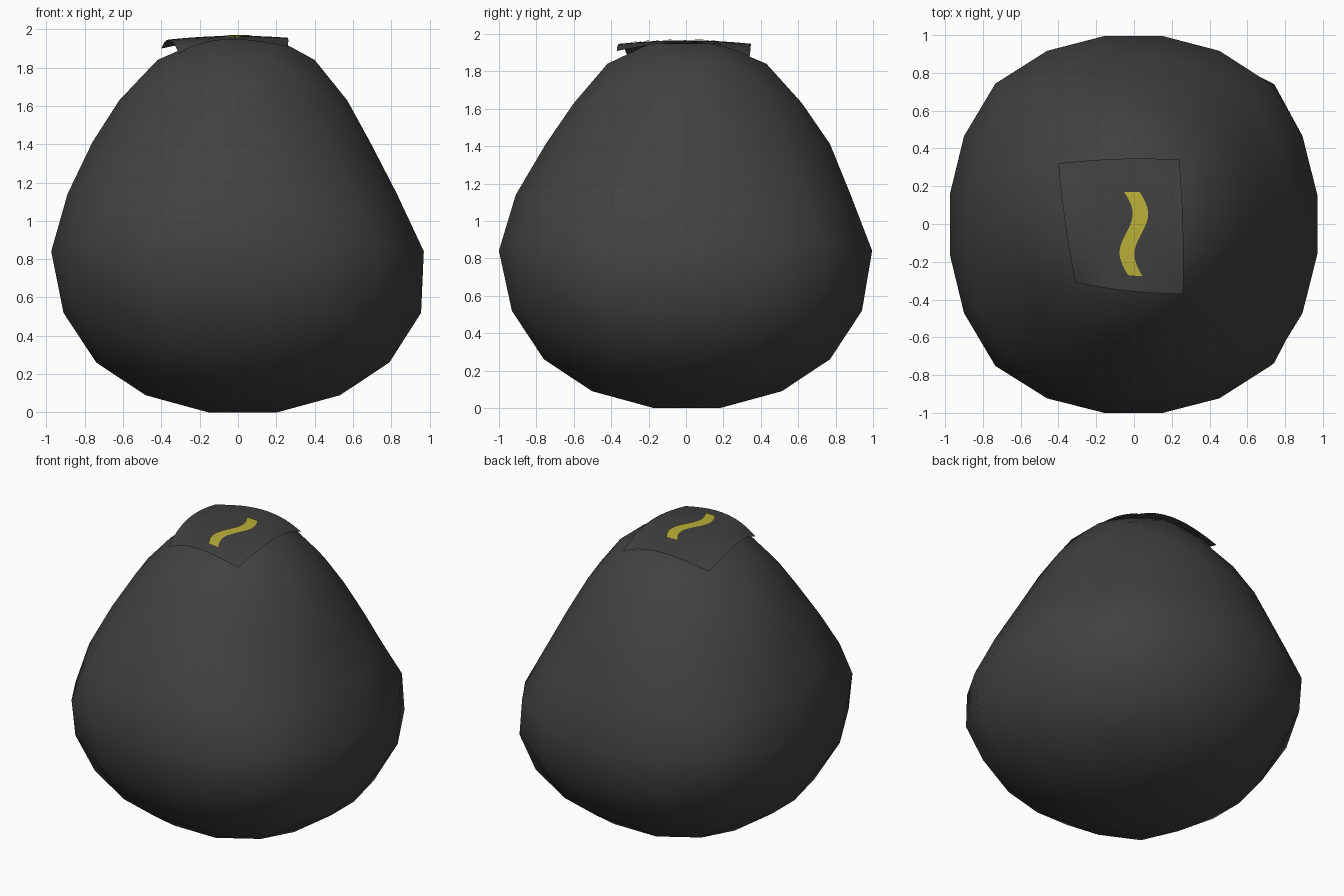
import bpy, bmesh
from math import tan, radians, atan2, sin
from mathutils import Vector

if "Cube" in bpy.data.objects:
    bpy.data.objects.remove(bpy.data.objects["Cube"])


def material(name, rgb):
    mat = bpy.data.materials.new(name)
    mat.diffuse_color = (*rgb, 1)
    mat.use_nodes = True
    mat.node_tree.nodes["Principled BSDF"].inputs["Base Color"].default_value = mat.diffuse_color
    return mat


charcoal = material("charcoal", (0.053, 0.053, 0.053))
yellow = material("dull yellow", (0.5, 0.44, 0.04))


def finish(bm, name, mat):
    mesh = bpy.data.meshes.new(name)
    bm.to_mesh(mesh)
    bm.free()
    mesh.materials.append(mat)
    for p in mesh.polygons:
        p.use_smooth = True
    ob = bpy.data.objects.new(name, mesh)
    bpy.context.collection.objects.link(ob)
    return ob


# Profile rows: sphere z, sphere reach, model z, left, right, front, back, corner bulge
rows = [
    (-0.976, 0.155, 0.00, 0.15, 0.20, 0.17, 0.18, 0.03),
    (-0.882, 0.449, 0.09, 0.48, 0.53, 0.50, 0.51, 0.04),
    (-0.703, 0.703, 0.26, 0.74, 0.79, 0.76, 0.77, 0.05),
    (-0.449, 0.882, 0.52, 0.91, 0.955, 0.93, 0.94, 0.06),
    (-0.155, 0.976, 0.84, 0.975, 0.97, 1.00, 0.995, 0.06),
    (0.155, 0.976, 1.14, 0.89, 0.83, 0.91, 0.88, 0.03),
    (0.449, 0.882, 1.41, 0.76, 0.69, 0.75, 0.77, 0.0),
    (0.703, 0.703, 1.63, 0.62, 0.57, 0.60, 0.62, -0.01),
    (0.882, 0.449, 1.84, 0.42, 0.40, 0.42, 0.43, -0.02),
    (0.976, 0.155, 1.95, 0.17, 0.20, 0.19, 0.17, 0.0),
]


def shape(co):
    """Turn a point on the unit sphere into a point on the lumpy body."""
    z = min(max(co.z, rows[0][0]), rows[-1][0])
    for a, b in zip(rows, rows[1:]):
        if z <= b[0]:
            break
    t = (z - a[0]) / (b[0] - a[0])
    diagonal = sin(2 * atan2(co.y, co.x)) ** 4

    def place(r):
        k = (1 + r[7] * diagonal) / (2 * r[1])
        return Vector(((r[4] - r[3]) / 2 + co.x * k * (r[3] + r[4]),
                       (r[6] - r[5]) / 2 + co.y * k * (r[5] + r[6]), r[2]))
    return place(a).lerp(place(b), t)


# Body: a cube with 5 x 5 faces per side, rounded to a sphere, then tapered
bm = bmesh.new()
bmesh.ops.create_cube(bm, size=2)
bmesh.ops.subdivide_edges(bm, edges=bm.edges[:], cuts=4, use_grid_fill=True)
for v in bm.verts:
    v.co = shape(Vector([tan(radians(45 * c)) for c in v.co]).normalized())
bmesh.ops.recalc_face_normals(bm, faces=bm.faces[:])
finish(bm, "body", charcoal)

# Top patch: a bowed four-sided sheet draped over the crown
fl, fr = Vector((-0.31, -0.31)), Vector((0.26, -0.37))
bl, br = Vector((-0.40, 0.32)), Vector((0.24, 0.34))


def drape(u, w, lift=0.0):
    """Point on the patch for u, w from -1 to 1."""
    s, t = (u + 1) / 2, (w + 1) / 2
    p = fl.lerp(fr, s).lerp(bl.lerp(br, s), t)
    p += Vector((0.01 * u * (1 - w * w), 0.015 * w * (1 - u * u)))
    drop = 0.15 * p.length_squared + (0.045 + 0.018 * u * w) * u * u * w * w
    return Vector((p.x, p.y, 1.966 - drop + lift))


bm = bmesh.new()
bmesh.ops.create_grid(bm, x_segments=10, y_segments=10, size=1)
for v in bm.verts:
    v.co = drape(v.co.x, v.co.y)
finish(bm, "top_patch", charcoal)

# Plain yellow stripe painted on the patch, gently waved
bm = bmesh.new()
bmesh.ops.create_grid(bm, x_segments=2, y_segments=20, size=1)
for v in bm.verts:
    wave = 0.15 + 0.14 * sin(3 * v.co.y)
    v.co = drape(wave + 0.13 * v.co.x, -0.13 + 0.63 * v.co.y, 0.004)
finish(bm, "painted_stripe", yellow)
